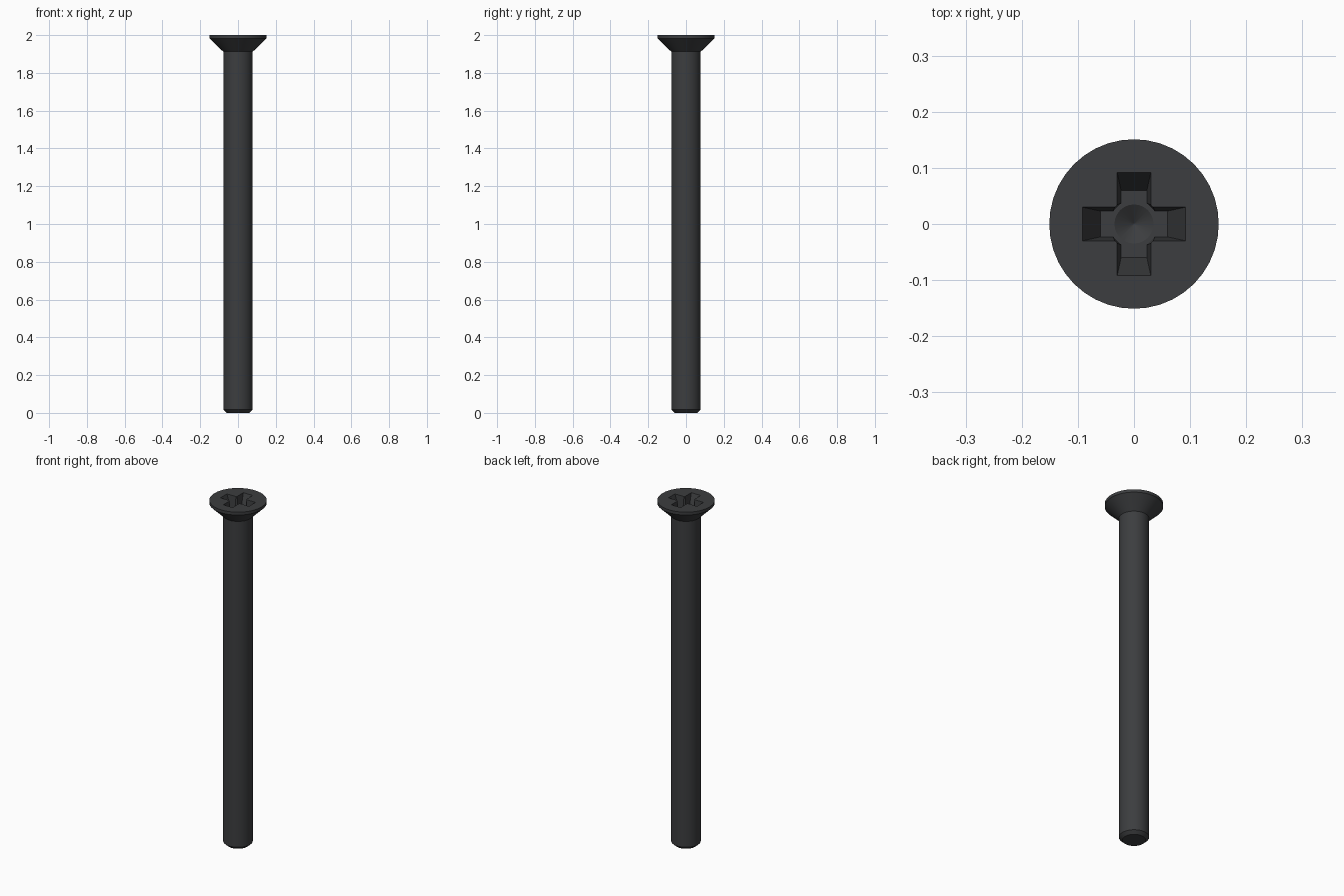
import bpy, bmesh
from math import cos, sin, pi

if "Cube" in bpy.data.objects:
    bpy.data.objects.remove(bpy.data.objects["Cube"])

SEG = 40


def finish(bm, name):
    bmesh.ops.recalc_face_normals(bm, faces=bm.faces)
    me = bpy.data.meshes.new(name)
    bm.to_mesh(me)
    bm.free()
    ob = bpy.data.objects.new(name, me)
    bpy.context.collection.objects.link(ob)
    return ob


def loft(rings, name):
    """Skin a stack of closed point rings and cap both ends."""
    bm = bmesh.new()
    loops = [[bm.verts.new(p) for p in ring] for ring in rings]
    n = len(loops[0])
    for a, b in zip(loops, loops[1:]):
        for i in range(n):
            j = (i + 1) % n
            bm.faces.new((a[i], a[j], b[j], b[i]))
    bm.faces.new(loops[0])
    bm.faces.new(loops[-1])
    return finish(bm, name)


def circle(r, z, n=SEG):
    return [(r * cos(2 * pi * i / n), r * sin(2 * pi * i / n), z) for i in range(n)]


def cross(length, half, chamfer, z):
    """Four-armed outline with chamfered inner corners."""
    arm = [(length, -half), (length, half), (half + chamfer, half), (half, half + chamfer)]
    pts = []
    for k in range(4):
        c, s = round(cos(k * pi / 2)), round(sin(k * pi / 2))
        pts += [(x * c - y * s, x * s + y * c, z) for x, y in arm]
    return pts


# screw body: chamfered tip, plain shank, countersunk head
profile = [(0.06, 0), (0.078, 0.017), (0.078, 1.912), (0.151, 1.983), (0.151, 2.0)]
screw = loft([circle(r, z) for r, z in profile], "countersunk_screw")

# drive recess: tapered cross plus a conical centre
top, floor, over = 2.0, 1.915, 0.01
k = over / (top - floor)
recess = loft([cross(0.06, 0.023, 0.014, floor),
               cross(0.092 + 0.032 * k, 0.03 + 0.007 * k, 0.003, top + over)], "recess_cutter")
centre = loft([circle(0.001, 1.893, 24), circle(0.038, 1.917, 24),
               circle(0.038, 1.93, 24)], "centre_cutter")

bpy.context.view_layer.objects.active = screw
screw.select_set(True)
for cutter in (recess, centre):
    m = screw.modifiers.new(cutter.name, 'BOOLEAN')
    m.operation, m.solver, m.object = 'DIFFERENCE', 'EXACT', cutter
    bpy.ops.object.modifier_apply(modifier=m.name)
    bpy.data.objects.remove(cutter)

bpy.ops.object.shade_smooth_by_angle(angle=pi / 6)

# blackened steel
mat = bpy.data.materials.new("black_steel")
mat.diffuse_color = (0.045, 0.047, 0.05, 1)
mat.use_nodes = True
mat.node_tree.nodes["Principled BSDF"].inputs["Base Color"].default_value = mat.diffuse_color
screw.data.materials.clear()
screw.data.materials.append(mat)
